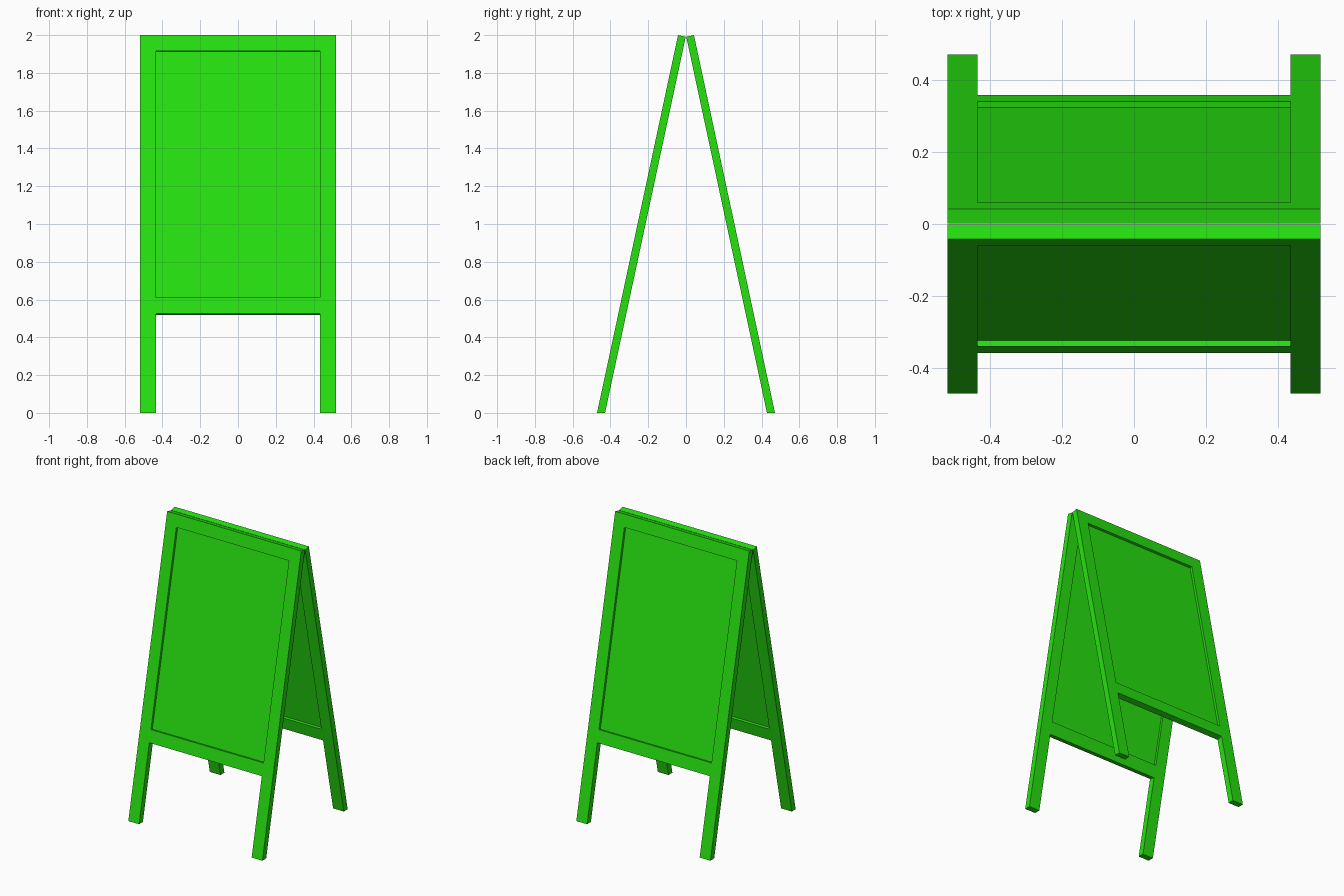
import bpy, bmesh, math
from mathutils import Vector

if "Cube" in bpy.data.objects:
    bpy.data.objects.remove(bpy.data.objects["Cube"], do_unlink=True)

HALF_W, INNER_W = 0.518, 0.435          # outer half width, half width inside the stiles
FOOT_Y, TOP_Y, HEIGHT = -0.471, -0.042, 2.0
THICK = 0.0415
SLOPE = (TOP_Y - FOOT_Y) / HEIGHT
LEAN = math.atan(SLOPE)
INWARD = Vector((0, math.cos(LEAN), -math.sin(LEAN)))

green = bpy.data.materials.new("bright_green")
green.use_nodes = True
colour = (0.02, 0.75, 0.005, 1)
green.diffuse_color = colour
green.node_tree.nodes["Principled BSDF"].inputs["Base Color"].default_value = colour


def board_mesh(name, xs, zs, holes, start, depth):
    """Slab on the leaning plane, made of grid cells without the holes."""
    bm = bmesh.new()
    grid = [[bm.verts.new(Vector((x, FOOT_Y + SLOPE * z, z)) + INWARD * start)
             for x in xs] for z in zs]
    for j in range(len(zs) - 1):
        for i in range(len(xs) - 1):
            if (i, j) not in holes:
                bm.faces.new((grid[j][i], grid[j][i + 1],
                              grid[j + 1][i + 1], grid[j + 1][i]))
    result = bmesh.ops.extrude_face_region(bm, geom=bm.faces[:], use_keep_orig=True)
    moved = [v for v in result["geom"] if isinstance(v, bmesh.types.BMVert)]
    bmesh.ops.translate(bm, verts=moved, vec=INWARD * depth)
    # Cut the feet level with the ground
    for v in bm.verts:
        if v.co.z < 0:
            v.co.y -= SLOPE * v.co.z
            v.co.z = 0
    bmesh.ops.delete(bm, geom=[v for v in bm.verts if not v.link_faces], context="VERTS")
    bmesh.ops.recalc_face_normals(bm, faces=bm.faces[:])
    mesh = bpy.data.meshes.new(name)
    bm.to_mesh(mesh)
    bm.free()
    mesh.materials.append(green)
    return mesh


# Frame: two stiles with legs, a top rail and a bottom rail
frame = board_mesh("frame", (-HALF_W, -INNER_W, INNER_W, HALF_W),
                   (0, 0.526, 0.611, 1.917, HEIGHT), {(1, 0), (1, 2)}, 0, THICK)

# Thin writing panel, recessed on both sides and let into the frame
panel = board_mesh("panel", (-INNER_W - 0.01, INNER_W + 0.01),
                   (0.601, 1.927), set(), 0.017, 0.0075)

# Front and back boards leaning against each other
for side, angle in (("front", 0), ("back", math.pi)):
    for part, mesh in (("frame", frame), ("panel", panel)):
        obj = bpy.data.objects.new(f"{side}_{part}", mesh)
        obj.rotation_euler.z = angle
        bpy.context.collection.objects.link(obj)
